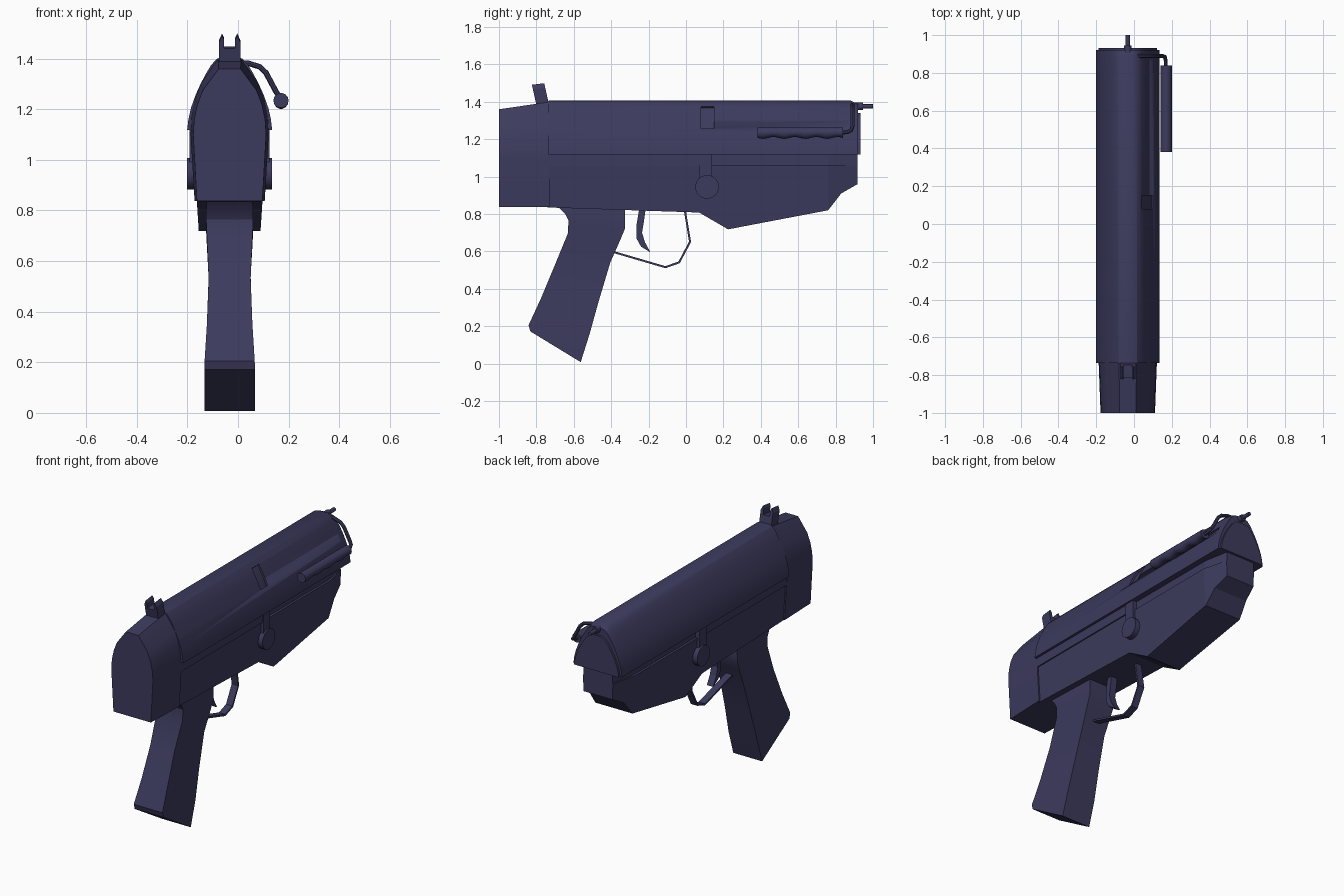
import bpy, bmesh, math
from mathutils import Vector

if "Cube" in bpy.data.objects:
    bpy.data.objects.remove(bpy.data.objects["Cube"])

CX = -0.033  # centre plane of the body
mat = bpy.data.materials.new("dark_blue_metal")
mat.diffuse_color = (0.045, 0.043, 0.11, 1)
mat.use_nodes = True
mat.node_tree.nodes["Principled BSDF"].inputs["Base Color"].default_value = mat.diffuse_color


def finish(name, bm, smooth=None):
    bmesh.ops.recalc_face_normals(bm, faces=bm.faces[:])
    me = bpy.data.meshes.new(name)
    bm.to_mesh(me)
    bm.free()
    ob = bpy.data.objects.new(name, me)
    bpy.context.collection.objects.link(ob)
    me.materials.append(mat)
    if smooth:
        bpy.ops.object.select_all(action='DESELECT')
        ob.select_set(True)
        bpy.context.view_layer.objects.active = ob
        bpy.ops.object.shade_smooth_by_angle(angle=math.radians(smooth))
    return ob


def loft_bm(rings):
    bm = bmesh.new()
    vs = [[bm.verts.new(p) for p in r] for r in rings]
    n = len(vs[0])
    for a, b in zip(vs, vs[1:]):
        for i in range(n):
            j = (i + 1) % n
            bm.faces.new((a[i], a[j], b[j], b[i]))
    bm.faces.new(vs[0])
    bm.faces.new(vs[-1])
    return bm


def loft(name, rings, smooth=None):
    return finish(name, loft_bm(rings), smooth)


def side_prism(name, pts, x0, x1):
    return loft(name, [[(x, y, z) for y, z in pts] for x in (x0, x1)])


def box(name, x, y, z):
    return side_prism(name, [(y[0], z[0]), (y[1], z[0]), (y[1], z[1]), (y[0], z[1])], *x)


def arch(half, y, wscale=1, zfun=lambda z: z):
    """Closed symmetric cross-section from (half width, z) points."""
    right = [(CX + w * wscale, y, zfun(z)) for w, z in half]
    left = [(CX - w * wscale, y, zfun(z)) for w, z in reversed(half)]
    return right + left


def tube(name, pts, r, seg=10):
    pts = [Vector(p) for p in pts]
    rings = []
    for i, p in enumerate(pts):
        d = (pts[min(i + 1, len(pts) - 1)] - pts[max(i - 1, 0)]).normalized()
        u = d.cross(Vector((0.3, 0.1, 1))).normalized()
        v = d.cross(u)
        rr = r[i] if isinstance(r, (list, tuple)) else r
        rings.append([p + rr * (math.cos(a) * u + math.sin(a) * v)
                      for a in (2 * math.pi * k / seg for k in range(seg))])
    return loft(name, rings, 40)


# Upper shell with sloped front lip
SH = [(.168, 1.118), (.163, 1.16), (.153, 1.205), (.134, 1.258), (.115, 1.3),
      (.094, 1.34), (.073, 1.375), (.05, 1.4), (.025, 1.407)]
shell = loft("upper_shell", [arch(SH, -.735), arch(SH, .88),
             arch(SH, .92, 1, lambda z: 1.118 + (z - 1.118) * .93)], 30)

# L-shaped slot, cut to a shallow depth following the shell curve
def slot_cutter(i0, i1, y0, y1):
    part = SH[i0:i1 + 1]
    ring = [(w + .03, z + .03) for w, z in part] + [(w - .009, z - .009) for w, z in reversed(part)]
    ob = loft("slot_cutter", [[(CX + w, y, z) for w, z in ring] for y in (y0, y1)])
    ob.hide_render = True
    ob.hide_viewport = True
    mod = shell.modifiers.new("slot", 'BOOLEAN')
    mod.object = ob
    mod.operation = 'DIFFERENCE'
    mod.solver = 'EXACT'

slot_cutter(3, 6, .08, .15)
slot_cutter(3, 4, .145, .87)

# Front end plate
loft("front_plate", [arch(SH, y, .92, lambda z: 1.118 + (z - 1.118) * .77)
                     for y in (.91, .933)], 30)

# Rear block
RB = [(.132, .838), (.147, 1.1), (.143, 1.16), (.13, 1.22), (.108, 1.275), (.044, 1.36)]
loft("rear_block", [arch(RB, -1, .98), arch(RB, -.73, 1.05,
     lambda z: z + max(0, z - 1.1) * .15)], 25)

# Lower receiver and fore end, tapering at the nose
LOW = [(-.74, .835), (.07, .808), (.225, .718), (.76, .82), (.83, .91), (.918, .96),
       (.918, 1.06), (-.74, 1.06)]
bm = loft_bm([[(x, y, z) for y, z in LOW] for x in (-1, 1)])
bmesh.ops.bisect_plane(bm, geom=bm.verts[:] + bm.edges[:] + bm.faces[:],
                       plane_co=(0, .76, 0), plane_no=(0, 1, 0))
for v in bm.verts:
    taper = 1 - .28 * max(0, (v.co.y - .76) / .158)
    v.co.x = CX + v.co.x * (.122 + (v.co.z - .718) * .065) * taper
finish("lower_receiver", bm)
loft("receiver_neck", [arch([(h, 1.055), (h, 1.125)], y)
                       for y, h in ((-.735, .13), (.76, .13), (.918, .1))])

# Side rails, lever stems and pivot discs on both sides
for s, tag in ((1, "right"), (-1, "left")):
    x = lambda d: CX + s * d
    box(tag + "_rail", (x(.12), x(.152)), (-.735, .14), (1.06, 1.122))
    box(tag + "_lever_stem", (x(.12), x(.158)), (.072, .14), (.96, 1.122))
    rings = [[(x(d), .113 + .063 * math.cos(a), .945 + .063 * math.sin(a))
              for a in (math.tau * k / 24 for k in range(24))] for d in (.12, .168)]
    loft(tag + "_pivot_disc", rings, 40)

# Grip, lofted from top to bottom: back y, z, front y, z, half width
GRIP = [(-.69, .845, -.327, .83, .09), (-.645, .80, -.327, .76, .093),
        (-.628, .765, -.327, .72, .093), (-.632, .695, -.352, .66, .09),
        (-.70, .53, -.405, .54, .083), (-.775, .35, -.465, .34, .09),
        (-.842, .205, -.515, .16, .099), (-.832, .172, -.563, .008, .1)]
loft("grip", [[(CX - h, b, bz), (CX + h, b, bz), (CX + h, f, fz), (CX - h, f, fz)]
              for b, bz, f, fz, h in GRIP], 25)

# Trigger
side_prism("trigger", [(-.25, .83), (-.265, .74), (-.265, .67), (-.24, .625), (-.19, .595),
                       (-.22, .65), (-.235, .7), (-.225, .76), (-.215, .83)],
           CX - .022, CX + .022)

# Trigger guard strap
outer = [(0, .815), (.027, .65), (-.033, .537), (-.11, .51), (-.39, .592)]
inner = [(-.38, .6), (-.11, .521), (-.04, .546), (.016, .652), (-.011, .815)]
side_prism("trigger_guard", outer + inner, CX - .022, CX + .022)

# Notched rear sight, leaning backwards
U = [(.042, 1.37), (.042, 1.47), (.03, 1.495), (.022, 1.48), (.022, 1.445)]
loft("rear_sight", [[(px, py - (pz - 1.4) * .22, pz + (py + .77) * .12)
                     for px, py, pz in arch(U, y)] for y in (-.803, -.737)])

# Front pin
tube("front_pin", [(CX, .86, 1.375), (CX, .945, 1.375), (CX, .946, 1.375), (CX, 1, 1.375)],
     [.02, .02, .012, .012])

# Bent wire from the pin to the side handle
tube("handle_wire", [(CX, .89, 1.38), (.04, .89, 1.382), (.085, .89, 1.368), (.11, .89, 1.345),
                     (.15, .89, 1.27), (.163, .885, 1.25), (.168, .865, 1.238), (.168, .83, 1.235)],
     .011, 8)

# Side handle with finger waves on the underside
rings = []
for i in range(33):
    y = .382 + .458 * i / 32
    wave = 1 + .17 * math.sin(i / 32 * math.tau * 4)
    rings.append([(.17 + .03 * math.cos(a), y,
                   1.235 + .029 * math.sin(a) * (wave if math.sin(a) < 0 else 1))
                  for a in (math.tau * k / 14 for k in range(14))])
loft("side_handle", rings, 40)
